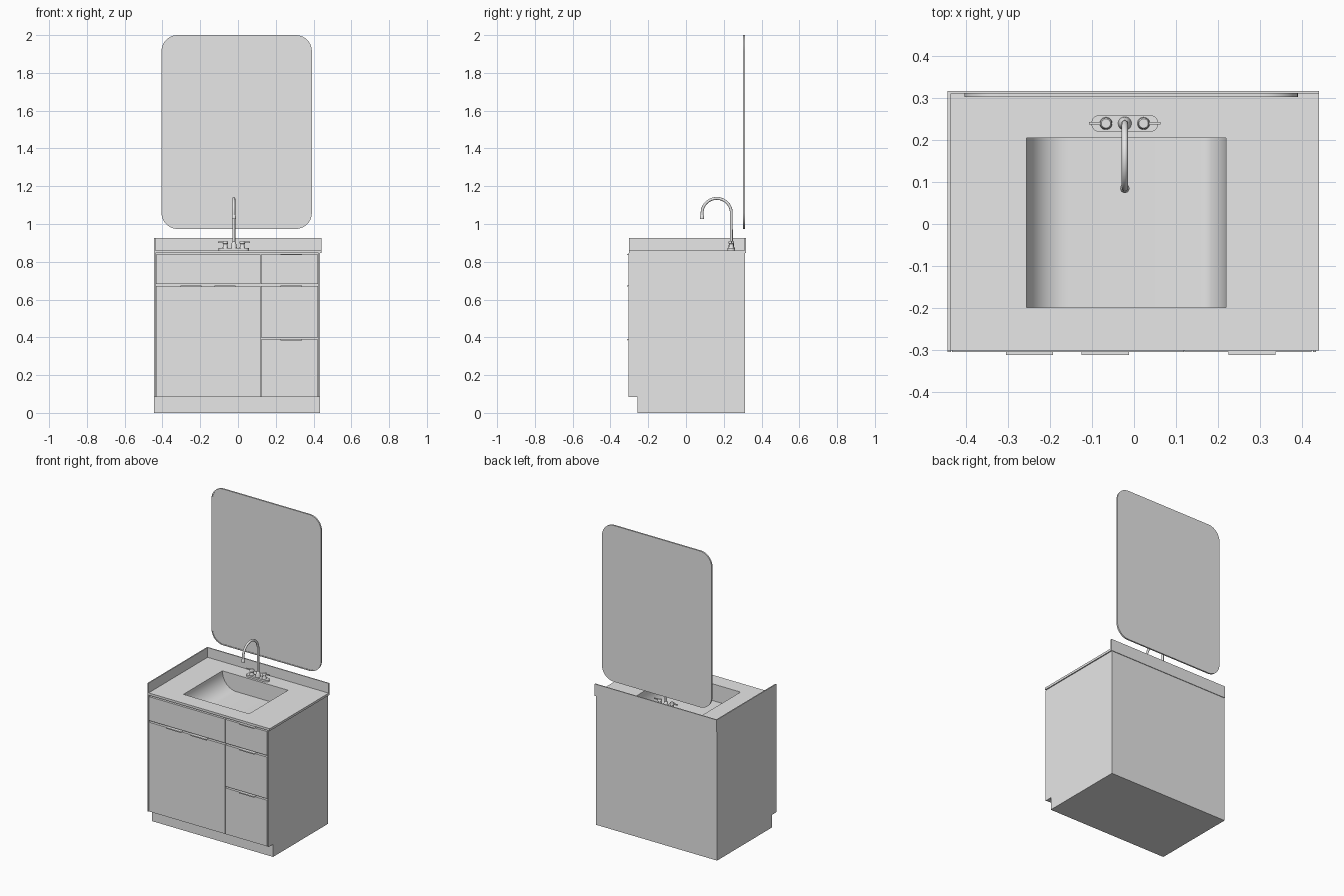
import bpy, bmesh, math
from mathutils import Vector

if "Cube" in bpy.data.objects:
    bpy.data.objects.remove(bpy.data.objects["Cube"])

grey = bpy.data.materials.new("light grey")
grey.diffuse_color = (0.8, 0.8, 0.8, 1)
grey.use_nodes = True
grey.node_tree.nodes["Principled BSDF"].inputs["Base Color"].default_value = grey.diffuse_color


def finish(name, bm, smooth=False):
    bmesh.ops.recalc_face_normals(bm, faces=bm.faces)
    me = bpy.data.meshes.new(name)
    bm.to_mesh(me)
    bm.free()
    me.materials.append(grey)
    ob = bpy.data.objects.new(name, me)
    bpy.context.collection.objects.link(ob)
    if smooth:
        bpy.ops.object.select_all(action='DESELECT')
        ob.select_set(True)
        bpy.context.view_layer.objects.active = ob
        bpy.ops.object.shade_smooth_by_angle(angle=math.radians(40))
    return ob


def box(name, x0, x1, y0, y1, z0, z1):
    bm = bmesh.new()
    bmesh.ops.create_cube(bm, size=1)
    for v in bm.verts:
        v.co = (x0 + (v.co.x + .5) * (x1 - x0), y0 + (v.co.y + .5) * (y1 - y0),
                z0 + (v.co.z + .5) * (z1 - z0))
    return finish(name, bm)


def prism(name, pts, vec, smooth=False):
    """Extrude a closed outline along vec."""
    bm = bmesh.new()
    f = bm.faces.new([bm.verts.new(p) for p in pts])
    ext = bmesh.ops.extrude_face_region(bm, geom=[f], use_keep_orig=True)
    for v in ext["geom"]:
        if isinstance(v, bmesh.types.BMVert):
            v.co += Vector(vec)
    return finish(name, bm, smooth)


def rounded(x0, x1, z0, z1, r, n=10):
    """Outline of a rounded rectangle."""
    out = []
    for k, (cx, cz) in enumerate([(x1 - r, z1 - r), (x0 + r, z1 - r),
                                  (x0 + r, z0 + r), (x1 - r, z0 + r)]):
        for i in range(n + 1):
            a = math.pi / 2 * (k + i / n)
            out.append((cx + r * math.cos(a), cz + r * math.sin(a)))
    return out


def lathe(name, cx, cy, prof, n=24):
    """Turned part from (radius, height) pairs."""
    bm = bmesh.new()
    rings = [[bm.verts.new((cx + r * math.cos(2 * math.pi * i / n),
                            cy + r * math.sin(2 * math.pi * i / n), z))
              for i in range(n)] for r, z in prof]
    for a, b in zip(rings, rings[1:]):
        for i in range(n):
            bm.faces.new((a[i], a[(i + 1) % n], b[(i + 1) % n], b[i]))
    bm.faces.new(rings[0])
    bm.faces.new(rings[-1])
    return finish(name, bm, True)


def tube(name, path, r, n=16):
    """Round tube along a path lying in the plane of constant x."""
    bm = bmesh.new()
    path = [Vector(p) for p in path]
    side = Vector((1, 0, 0))
    rings = []
    for i, p in enumerate(path):
        t = (path[min(i + 1, len(path) - 1)] - path[max(i - 1, 0)]).normalized()
        up = t.cross(side)
        rings.append([bm.verts.new(p + r * (math.cos(2 * math.pi * k / n) * side
                                            + math.sin(2 * math.pi * k / n) * up))
                      for k in range(n)])
    for a, b in zip(rings, rings[1:]):
        for i in range(n):
            bm.faces.new((a[i], a[(i + 1) % n], b[(i + 1) % n], b[i]))
    bm.faces.new(rings[0])
    bm.faces.new(rings[-1])
    return finish(name, bm, True)


# Cabinet: side panels with a toe notch, back, base, kick board, inner front
L, R, FRONT, BACK, TOP = -0.445, 0.435, -0.305, 0.313, 0.846
notch = [(-0.257, 0), (BACK, 0), (BACK, TOP), (FRONT, TOP), (FRONT, 0.083), (-0.257, 0.083)]
for name, x in (("left_side_panel", L), ("right_side_panel", R - 0.008)):
    prism(name, [(x, y, z) for y, z in notch], (0.008, 0, 0))
XL, XR = L + 0.008, R - 0.008
box("back_panel", XL, XR, BACK - 0.01, BACK, 0, TOP)
box("base", XL, XR, -0.25, BACK - 0.01, 0, 0.01)
box("kick_board", XL, XR, -0.257, -0.25, 0, 0.083)
box("cabinet_floor", XL, XR, -0.285, BACK - 0.01, 0.083, 0.09)
box("inner_front", XL, XR, -0.288, -0.28, 0.083, TOP)

# Drawer fronts and doors, separated by narrow gaps
g, MID, SPLIT = 0.001, 0.12, -0.158
fronts = [("false_front", XL + .003, MID - g, 0.682, 0.839),
          ("left_door", XL + .003, SPLIT - g / 2, 0.085, 0.671),
          ("right_door", SPLIT + g / 2, MID - g, 0.085, 0.671),
          ("top_drawer", MID + g, XR - .003, 0.682, 0.839),
          ("middle_drawer", MID + g, XR - .003, 0.398, 0.671),
          ("bottom_drawer", MID + g, XR - .003, 0.085, 0.388)]
for name, x0, x1, z0, z1 in fronts:
    box(name, x0, x1, FRONT, -0.288, z0, z1)

# Edge pulls on the upper edges
for i, (x0, x1, z) in enumerate([(-0.305, -0.193, 0.671), (-0.125, -0.012, 0.671),
                                 (0.225, 0.338, 0.839), (0.225, 0.338, 0.671),
                                 (0.225, 0.338, 0.388)]):
    box("edge_pull_%d" % (i + 1), x0, x1, -0.313, -0.29, z, z + 0.003)
    box("edge_pull_lip_%d" % (i + 1), x0, x1, -0.313, -0.311, z - 0.004, z + 0.003)

# Countertop slab with an opening that drops into a trough basin
C0, C1, D0, D1, CT = -0.445, 0.442, -0.302, 0.317, 0.861
B0, B1, E0, E1, DEPTH = -0.257, 0.22, -0.199, 0.205, 0.11
bm = bmesh.new()
N = 12


def rect(x0, x1, y0, y1, z):
    return [bm.verts.new(p) for p in ((x0, y0, z), (x1, y0, z), (x1, y1, z), (x0, y1, z))]


outer, inner = rect(C0, C1, D0, D1, CT), rect(B0, B1, E0, E1, CT)
low, under = rect(C0, C1, D0, D1, TOP), rect(B0, B1, E0, E1, TOP)
for a, b in ((outer, inner), (outer, low), (low, under)):
    for i in range(4):
        j = (i + 1) % 4
        bm.faces.new((a[i], a[j], b[j], b[i]))
finish("countertop", bm)

bm = bmesh.new()
prof = []
for i in range(N + 1):
    a = math.pi / 2 * i / N
    prof.append((B0 + 0.10 * (1 - math.cos(a)), CT - DEPTH * math.sin(a)))
for i in range(N, -1, -1):
    a = math.pi / 2 * i / N
    prof.append((B1 - 0.06 * (1 - math.cos(a)), CT - DEPTH * math.sin(a)))
fr = [bm.verts.new((x, E0, z)) for x, z in prof]
bk = [bm.verts.new((x, E1, z)) for x, z in prof]
for i in range(len(prof) - 1):
    bm.faces.new((fr[i], fr[i + 1], bk[i + 1], bk[i]))
bm.faces.new(fr)
bm.faces.new(bk)
basin = finish("basin", bm, True)
basin.data.flip_normals()

# Splash boards at the back and the left
box("back_splash", C0, C1, 0.31, D1, CT, 0.925)
box("left_splash", C0, C0 + 0.007, D0, 0.31, CT, 0.925)

# Faucet: base plate, two lever taps and a gooseneck spout
FX, FY = -0.022, 0.24
plate = rounded(-0.102, 0.058, FY - 0.02, FY + 0.02, 0.0199, 8)
prism("faucet_plate", [(x, y, CT) for x, y in plate], (0, 0, 0.012), True)
for name, s in (("left", -1), ("right", 1)):
    tx = FX + s * 0.045
    lathe(name + "_tap", tx, FY, [(0.015, 0.873), (0.012, 0.884), (0.011, 0.893),
                                  (0.014, 0.896), (0.014, 0.906), (0.011, 0.910)])
    xs = sorted((tx, FX + s * 0.085))
    box(name + "_lever", xs[0], xs[1], FY - 0.003, FY + 0.003, 0.900, 0.907)
lathe("spout_collar", FX, FY, [(0.016, 0.873), (0.014, 0.888), (0.010, 0.905), (0.008, 0.907)])
RAD, CZ = 0.0775, 1.058
path = [(FX, FY, 0.873), (FX, FY, 0.97)]
for i in range(25):
    a = math.radians(180) * i / 24
    path.append((FX, FY - RAD + RAD * math.cos(a), CZ + RAD * math.sin(a)))
path.append((FX, FY - 2 * RAD, 1.04))
tube("spout", path, 0.0075)
lathe("spout_tip", FX, FY - 2 * RAD, [(0.011, 1.026), (0.011, 1.042), (0.008, 1.047)])

# Mirror: thin rim around a slightly recessed pane
M = (-0.405, 0.391, 0.974, 2.0)
t = 0.006
o = rounded(*M, 0.085)
p = rounded(M[0] + t, M[1] - t, M[2] + t, M[3] - t, 0.085 - t)
bm = bmesh.new()
loops = [[bm.verts.new((x, y, z)) for x, z in pts]
         for pts, y in ((p, 0.306), (p, 0.303), (o, 0.303), (o, 0.313))]
for a, b in zip(loops, loops[1:]):
    for i in range(len(a)):
        j = (i + 1) % len(a)
        bm.faces.new((a[i], a[j], b[j], b[i]))
bm.faces.new(loops[0])
bm.faces.new(loops[-1])
finish("mirror", bm, True)
